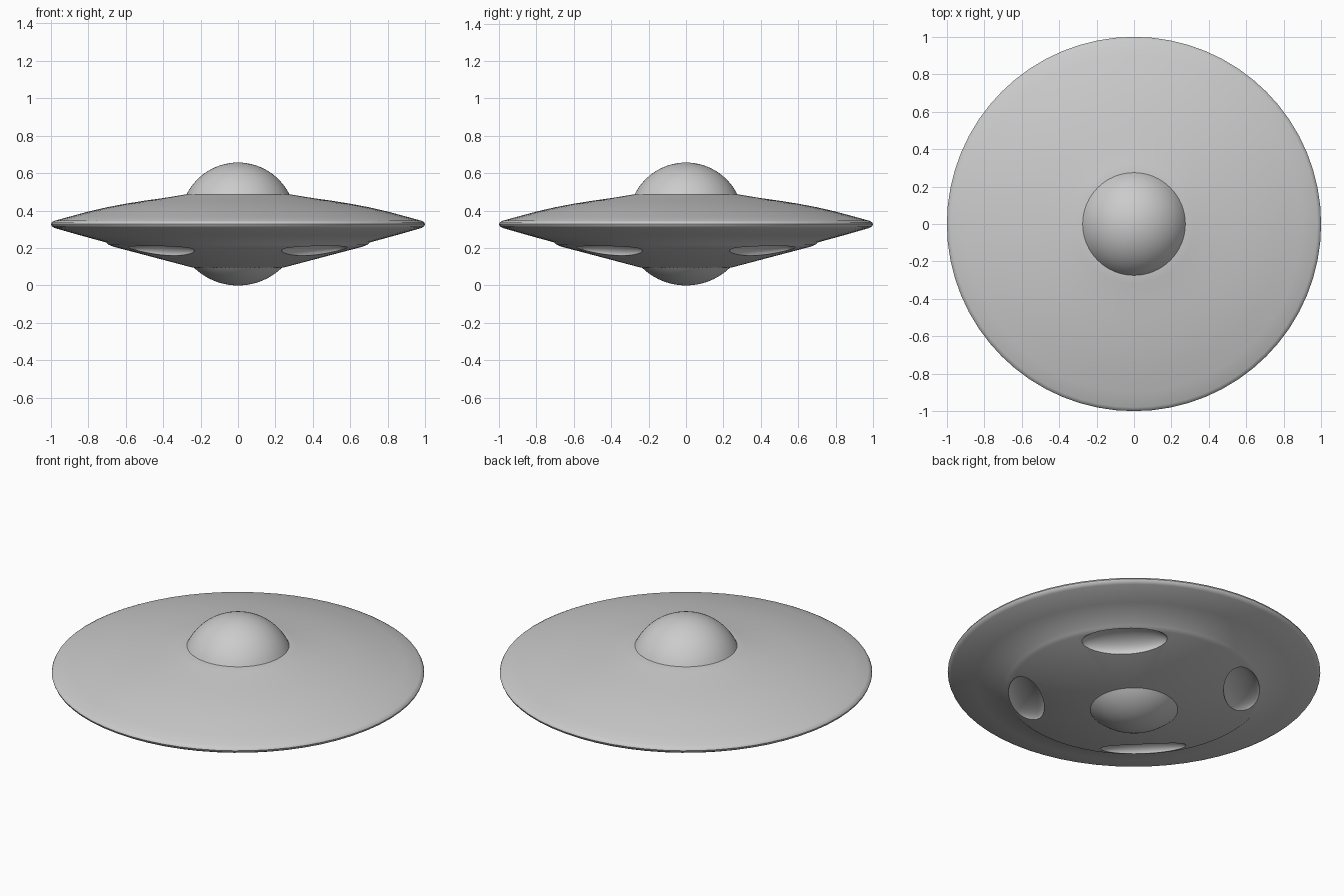
import bpy, bmesh, math
from mathutils import Matrix, Vector

cube = bpy.data.objects.get("Cube")
if cube:
    bpy.data.objects.remove(cube, do_unlink=True)

grey = bpy.data.materials.new("plain grey")
grey.use_nodes = True
grey.diffuse_color = (0.6, 0.6, 0.6, 1)
grey.node_tree.nodes["Principled BSDF"].inputs["Base Color"].default_value = grey.diffuse_color


def make_object(name, bm):
    mesh = bpy.data.meshes.new(name)
    bm.to_mesh(mesh)
    bm.free()
    obj = bpy.data.objects.new(name, mesh)
    bpy.context.collection.objects.link(obj)
    mesh.materials.append(grey)
    return obj


def lathe(name, profile, steps=64):
    """Spin an (r, z) profile around the z axis."""
    bm = bmesh.new()
    verts = [bm.verts.new((r, 0, z)) for r, z in profile]
    edges = [bm.edges.new(pair) for pair in zip(verts, verts[1:])]
    bmesh.ops.spin(bm, geom=verts + edges, cent=(0, 0, 0), axis=(0, 0, 1),
                   angle=math.tau, steps=steps)
    bmesh.ops.remove_doubles(bm, verts=bm.verts, dist=0.0001)
    bmesh.ops.recalc_face_normals(bm, faces=bm.faces)
    return make_object(name, bm)


def cap_profile(radius, base, tip, rings=14):
    """Arc of a spherical cap from its tip to its base, closed at the centre."""
    h = abs(tip - base)
    sphere = (radius ** 2 + h ** 2) / (2 * h)
    sweep = math.asin(radius / sphere)
    sign = 1 if tip > base else -1
    arc = [(sphere * math.sin(sweep * i / rings),
            tip - sign * sphere * (1 - math.cos(sweep * i / rings)))
           for i in range(rings + 1)]
    return arc + [(0, base)]


def smooth(obj, angle):
    bpy.ops.object.select_all(action='DESELECT')
    obj.select_set(True)
    bpy.context.view_layer.objects.active = obj
    bpy.ops.object.shade_smooth_by_angle(angle=math.radians(angle))


# Saucer hull: upper skin, thin rim, lower skin, stepped underside
hull = lathe("saucer_hull", [
    (0, 0.487), (0.28, 0.487), (0.32, 0.48), (0.4, 0.467), (0.5, 0.453),
    (0.6, 0.437), (0.7, 0.418), (0.8, 0.395), (0.9, 0.368), (0.98, 0.346),
    (0.995, 0.338), (1.0, 0.328), (0.995, 0.316), (0.98, 0.307),
    (0.85, 0.27), (0.705, 0.23), (0.69, 0.217), (0.665, 0.207),
    (0.24, 0.095), (0, 0.095)])

# Four oval pockets sunk into the underside on the diagonals
slope = math.atan2(0.112, 0.425)
for i in range(4):
    turn = Matrix.Rotation(math.radians(45 + 90 * i), 4, 'Z')
    place = Matrix.Translation(Vector((0.58, 0, 0.185)))
    tilt = Matrix.Rotation(-slope, 4, 'Y')
    size = Matrix.Diagonal((0.098, 0.235, 0.055, 1))
    bm = bmesh.new()
    bmesh.ops.create_uvsphere(bm, u_segments=32, v_segments=16, radius=1,
                              matrix=turn @ place @ tilt @ size)
    cutter = make_object("pocket_cutter", bm)
    cutter.hide_render = True
    cut = hull.modifiers.new("pocket", 'BOOLEAN')
    cut.operation = 'DIFFERENCE'
    cut.solver = 'EXACT'
    cut.object = cutter
    bpy.context.view_layer.objects.active = hull
    bpy.ops.object.modifier_apply(modifier=cut.name)
    bpy.data.objects.remove(cutter, do_unlink=True)
smooth(hull, 40)

# Cabin dome on top and smaller dome below
smooth(lathe("upper_dome", cap_profile(0.278, 0.48, 0.657)), 40)
smooth(lathe("lower_dome", cap_profile(0.238, 0.098, 0.0)), 40)
